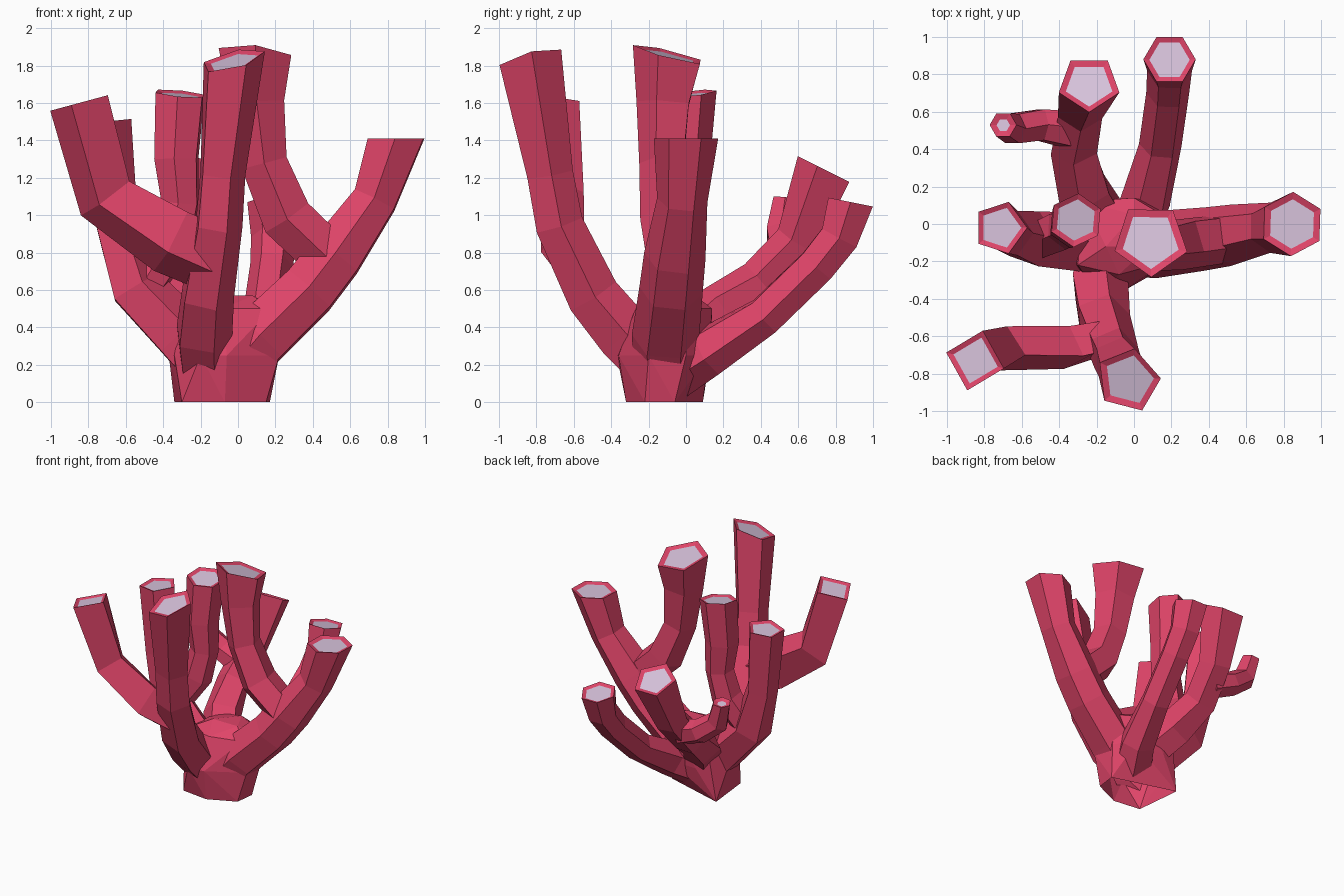
import bpy, bmesh, math
from mathutils import Vector

if "Cube" in bpy.data.objects:
    bpy.data.objects.remove(bpy.data.objects["Cube"])


def material(name, rgb):
    m = bpy.data.materials.new(name)
    m.diffuse_color = (*rgb, 1)
    m.use_nodes = True
    m.node_tree.nodes["Principled BSDF"].inputs["Base Color"].default_value = m.diffuse_color
    return m


PINK = material("coral pink", (0.74, 0.058, 0.14))
LILAC = material("pale lilac", (0.68, 0.54, 0.71))
UP = Vector((0, 0, 1))
parts = []


def finish(bm, name):
    bmesh.ops.recalc_face_normals(bm, faces=bm.faces[:])
    me = bpy.data.meshes.new(name)
    bm.to_mesh(me)
    bm.free()
    me.materials.append(PINK)
    me.materials.append(LILAC)
    ob = bpy.data.objects.new(name, me)
    bpy.context.collection.objects.link(ob)
    parts.append(ob)
    return ob


def ring(bm, centre, normal, radius, sides, phase, squash=1):
    q = UP.rotation_difference(Vector(normal).normalized())
    out = []
    for i in range(sides):
        a = math.radians(phase) + math.tau * i / sides
        out.append(bm.verts.new(Vector(centre) + q @ Vector(
            (radius * math.cos(a), radius * squash * math.sin(a), 0))))
    return out


def bridge(bm, a, b):
    n = len(a)
    for i in range(n):
        bm.faces.new((a[i], a[(i + 1) % n], b[(i + 1) % n], b[i]))


def branch(name, sides, phase, tip_normal, path, inset=0.77):
    """Faceted tube through (x, y, z, radius[, y squash]) points, with a rimmed lilac tip."""
    bm = bmesh.new()
    pts = [Vector(p[:3]) for p in path]
    rings = []
    last = len(pts) - 1
    for i, p in enumerate(pts):
        if i == last:
            n = Vector(tip_normal)
        else:
            n = (pts[i + 1] - p).normalized()
            if i:
                n += (p - pts[i - 1]).normalized()
        squash = path[i][4] if len(path[i]) > 4 else 1
        rings.append(ring(bm, p, n, path[i][3], sides, phase, squash))
    n = Vector(tip_normal).normalized()
    rings.append(ring(bm, pts[-1] - n * 0.012, n, path[-1][3] * inset, sides, phase))
    for a, b in zip(rings, rings[1:]):
        bridge(bm, a, b)
    bm.faces.new(rings[0])
    cap = bm.faces.new(rings[-1])
    cap.material_index = 1
    finish(bm, name)


# Trunk: faceted hull on a wedge-shaped foot
bm = bmesh.new()
for z, outline in (
        (0, ((-0.34, 0.09), (-0.30, -0.29), (-0.07, -0.32), (0.15, -0.22), (0.17, -0.06))),
        (0.25, ((-0.37, -0.02), (-0.34, -0.22), (-0.20, -0.37), (-0.06, -0.36),
                (0.22, -0.20), (0.21, 0.0), (0.08, 0.12), (-0.18, 0.13))),
        (0.5, ((-0.30, -0.22), (-0.08, -0.27), (0.18, -0.20), (0.20, 0.02), (0.0, 0.14), (-0.27, 0.12))),
        (0.57, ((-0.15, -0.12), (0.08, -0.12), (0.0, 0.05)))):
    for x, y in outline:
        bm.verts.new((x, y, z))
bmesh.ops.convex_hull(bm, input=bm.verts[:])
bmesh.ops.delete(bm, geom=[v for v in bm.verts if not v.link_faces], context='VERTS')
coral = finish(bm, "coral")

# Front branch and its left fork
branch("front_branch", 5, 5, (-0.25, -0.28, 1), [
    (-0.18, -0.14, 0.14, 0.14), (-0.19, -0.33, 0.36, 0.16), (-0.17, -0.50, 0.57, 0.15),
    (-0.11, -0.68, 0.95, 0.135), (-0.09, -0.73, 1.22, 0.13), (-0.03, -0.835, 1.83, 0.18)])
branch("front_left_fork", 4, 75, (-0.27, 0, 1), [
    (-0.12, -0.60, 0.76, 0.19, 0.55), (-0.36, -0.66, 0.86, 0.19, 0.65),
    (-0.71, -0.665, 1.09, 0.165, 0.75), (-0.85, -0.73, 1.60, 0.165)])

# Right branch and the tall fork rising from it
branch("right_branch", 6, 28, (0, 0, 1), [
    (-0.03, -0.11, 0.18, 0.17), (0.12, -0.11, 0.35, 0.18), (0.38, -0.08, 0.60, 0.17),
    (0.52, -0.06, 0.78, 0.165), (0.73, -0.02, 1.08, 0.135), (0.845, 0, 1.41, 0.172)])
branch("tall_fork", 5, -90, (0.1, 0.25, 1), [
    (0.49, -0.07, 0.77, 0.14), (0.26, -0.10, 0.99, 0.145), (0.14, -0.12, 1.28, 0.13),
    (0.10, -0.11, 1.6, 0.155), (0.09, -0.085, 1.86, 0.205)])

# Left branch and its inner fork
branch("left_branch", 5, 0, (-0.1, 0, 1), [
    (-0.14, -0.11, 0.16, 0.16), (-0.31, -0.10, 0.36, 0.165), (-0.55, -0.08, 0.61, 0.155),
    (-0.66, -0.05, 0.97, 0.125), (-0.715, -0.02, 1.5, 0.145)])
branch("left_inner_fork", 6, 25, (0.1, -0.12, 1), [
    (-0.50, -0.08, 0.62, 0.11), (-0.36, -0.02, 0.84, 0.12), (-0.31, 0.0, 1.06, 0.11),
    (-0.33, 0.0, 1.3, 0.13), (-0.31, 0.02, 1.65, 0.145)])

# Back right branch
branch("back_right_branch", 6, 0, (0, 0.2, 1), [
    (-0.03, -0.06, 0.17, 0.16), (0.06, 0.12, 0.27, 0.14), (0.14, 0.42, 0.46, 0.115),
    (0.18, 0.70, 0.73, 0.115), (0.19, 0.82, 0.88, 0.12), (0.19, 0.88, 1.07, 0.14)])

# Back left branch and its small side fork
branch("back_left_branch", 5, -90, (0, 0.5, 1), [
    (-0.12, -0.05, 0.28, 0.15), (-0.26, 0.17, 0.48, 0.15), (-0.32, 0.40, 0.64, 0.13),
    (-0.29, 0.60, 0.86, 0.125), (-0.24, 0.75, 1.24, 0.17)])
branch("back_left_small_fork", 6, 0, (-0.1, 0.12, 1), [
    (-0.32, 0.50, 0.74, 0.11), (-0.50, 0.53, 0.80, 0.095), (-0.65, 0.51, 0.91, 0.09),
    (-0.70, 0.53, 1.09, 0.072)], 0.5)

# Fuse the branches and trunk into one skin
for ob in parts[1:]:
    mod = coral.modifiers.new(ob.name, 'BOOLEAN')
    mod.operation = 'UNION'
    mod.solver = 'EXACT'
    mod.object = ob
bpy.context.view_layer.update()
fused = bpy.data.meshes.new_from_object(coral.evaluated_get(bpy.context.evaluated_depsgraph_get()))
coral.modifiers.clear()
coral.data = fused
for ob in parts[1:]:
    bpy.data.objects.remove(ob)

# Open underside of the foot
bm = bmesh.new()
bm.from_mesh(fused)
bmesh.ops.delete(bm, geom=[f for f in bm.faces if all(v.co.z < 0.001 for v in f.verts)], context='FACES')
bm.to_mesh(fused)
bm.free()
